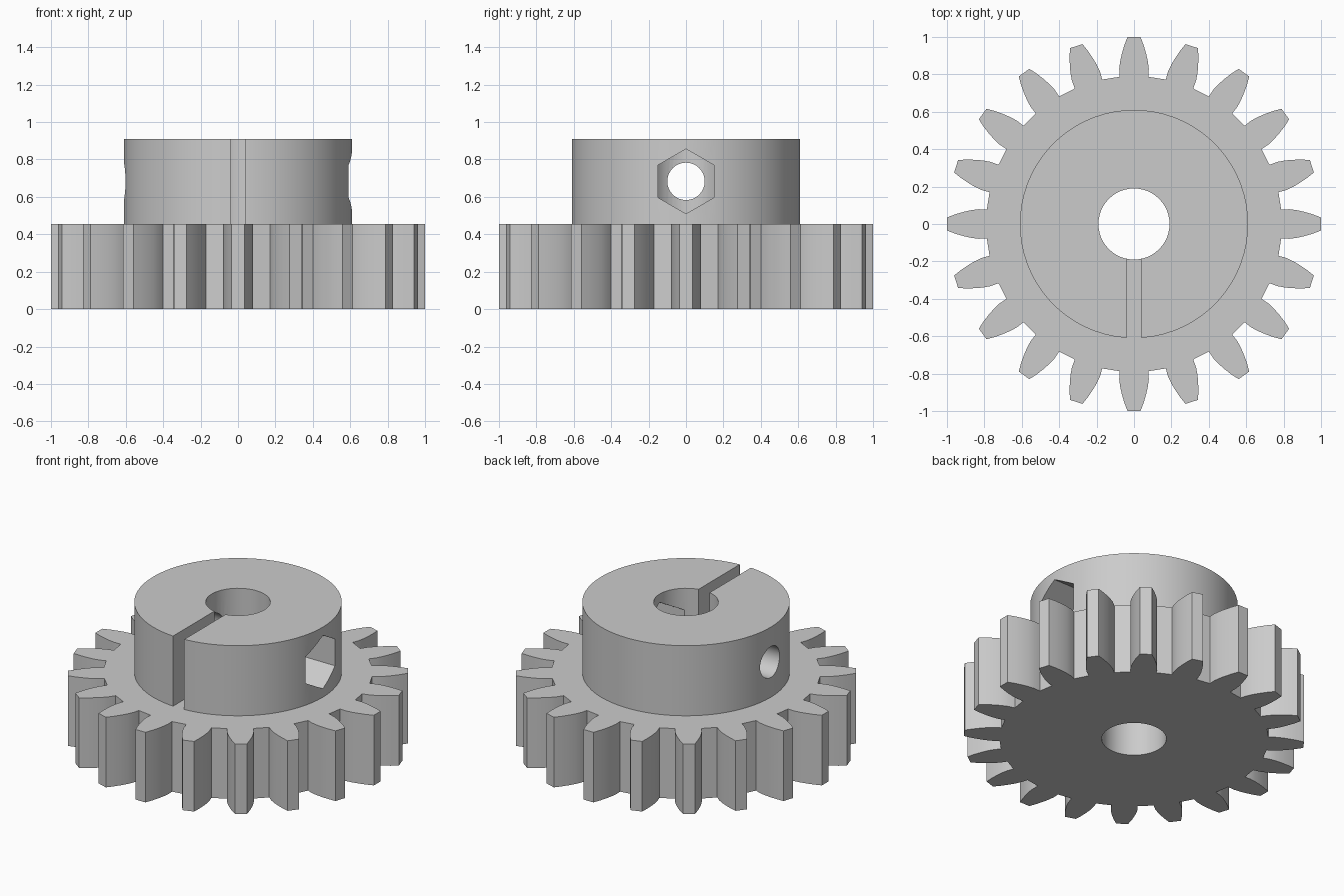
import bpy, bmesh, math
from mathutils import Matrix, Vector

TEETH = 20
GEAR_TOP, HUB_TOP = 0.455, 0.91
HUB_R, BORE_R = 0.61, 0.19
HOLE_Z = 0.683

cube = bpy.data.objects.get("Cube")
if cube:
    bpy.data.objects.remove(cube, do_unlink=True)

grey = bpy.data.materials.new("plain grey")
grey.use_nodes = True
colour = (0.6, 0.6, 0.6, 1)
grey.diffuse_color = colour
grey.node_tree.nodes["Principled BSDF"].inputs["Base Color"].default_value = colour


def prism(name, outline, z0, z1, matrix=Matrix()):
    """Extrude a flat outline from z0 to z1, then place it."""
    bm = bmesh.new()
    base = bm.faces.new([bm.verts.new((x, y, z0)) for x, y in outline])
    top = bmesh.ops.extrude_face_region(bm, geom=[base])["geom"]
    verts = [v for v in top if isinstance(v, bmesh.types.BMVert)]
    bmesh.ops.translate(bm, vec=(0, 0, z1 - z0), verts=verts)
    bmesh.ops.recalc_face_normals(bm, faces=bm.faces)
    bmesh.ops.transform(bm, matrix=matrix, verts=bm.verts)
    mesh = bpy.data.meshes.new(name)
    bm.to_mesh(mesh)
    bm.free()
    mesh.materials.append(grey)
    obj = bpy.data.objects.new(name, mesh)
    bpy.context.collection.objects.link(obj)
    return obj


def ring(radius, count):
    return [(radius * math.cos(math.tau * i / count),
             radius * math.sin(math.tau * i / count)) for i in range(count)]


def finish(obj, cutters):
    """Cut the openings and smooth the curved walls."""
    bpy.ops.object.select_all(action="DESELECT")
    bpy.context.view_layer.objects.active = obj
    obj.select_set(True)
    for cutter in cutters:
        cutter.hide_render = True
        mod = obj.modifiers.new("cut", "BOOLEAN")
        mod.operation = "DIFFERENCE"
        mod.solver = "EXACT"
        mod.object = cutter
        bpy.ops.object.modifier_apply(modifier=mod.name)
    bpy.ops.object.shade_smooth_by_angle(angle=math.radians(30))


# Toothed wheel outline: (radius, half width) along one flank, mirrored
flank = [(0.787, 0.077), (0.83, 0.079), (0.87, 0.074),
         (0.91, 0.065), (0.955, 0.052), (1.0, 0.035)]
tooth = [(r, -w) for r, w in flank] + [(r, w) for r, w in reversed(flank)]
gear_outline = []
for i in range(TEETH):
    turn = Matrix.Rotation(math.tau * i / TEETH, 2)
    gear_outline += [tuple(turn @ Vector(p)) for p in tooth]

gear = prism("toothed_wheel", gear_outline, 0, GEAR_TOP)
hub = prism("clamp_hub", ring(HUB_R, 72), GEAR_TOP, HUB_TOP)

# Openings: shaft bore, clamp slot, round screw hole, hexagonal nut pocket
along_x = Matrix.Translation((0, 0, HOLE_Z)) @ Matrix.Rotation(math.pi / 2, 4, "Y")
bore = prism("bore_cutter", ring(BORE_R, 48), -0.2, 1.2)
slot = prism("slot_cutter", [(-0.04, -0.8), (0.04, -0.8), (0.04, -0.1), (-0.04, -0.1)],
             0.3, 1.2)
screw = prism("screw_cutter", ring(0.1, 32), -0.8, 0, along_x)
nut = prism("nut_cutter", ring(0.173, 6), 0.05, 0.8, along_x)

finish(gear, [bore])
finish(hub, [bore, slot, screw, nut])
for cutter in (bore, slot, screw, nut):
    bpy.data.objects.remove(cutter, do_unlink=True)
